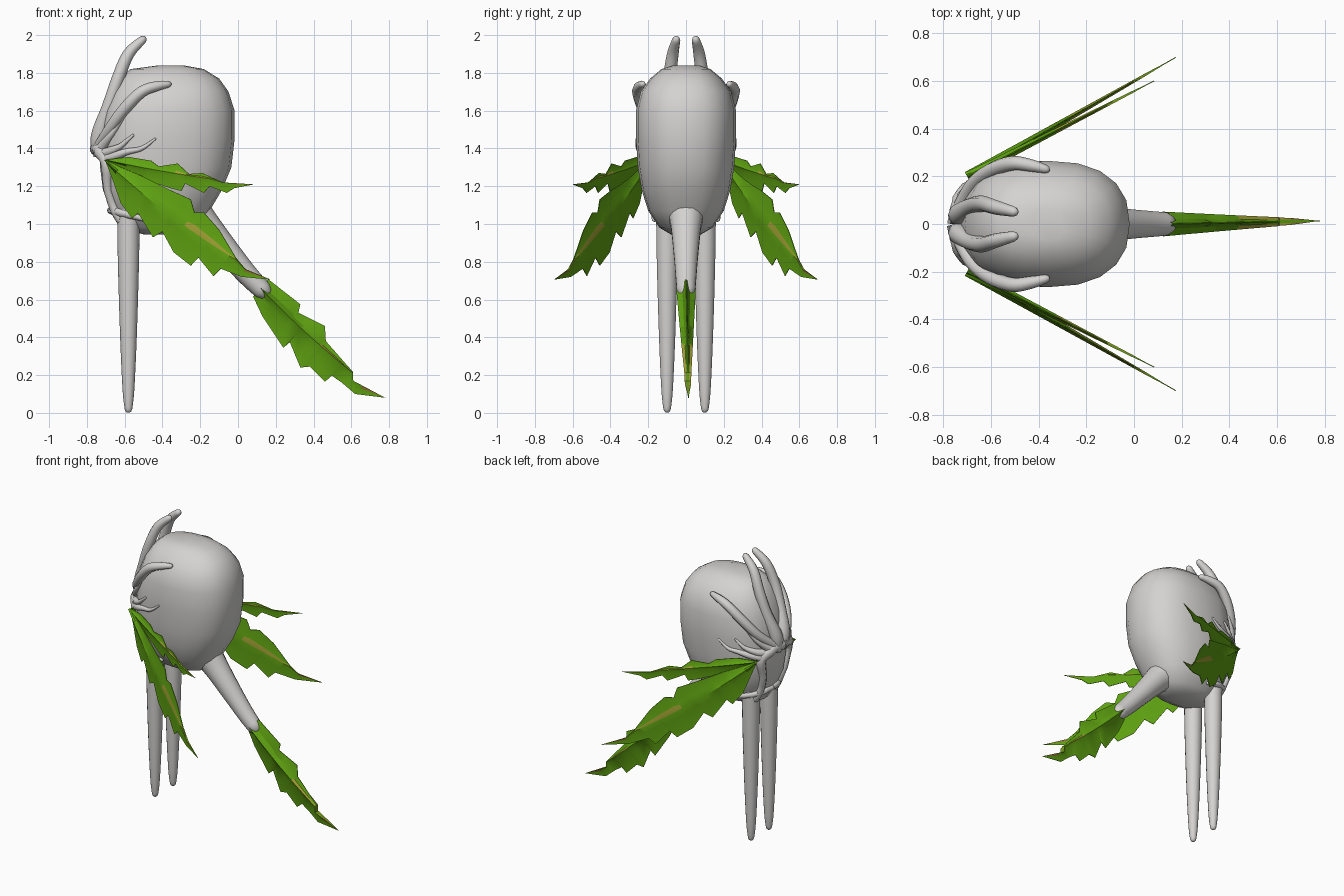
import bpy, bmesh, math
from mathutils import Vector
from mathutils.bvhtree import BVHTree

if "Cube" in bpy.data.objects:
    bpy.data.objects.remove(bpy.data.objects["Cube"])


def material(name, rgb):
    m = bpy.data.materials.new(name)
    m.diffuse_color = (*rgb, 1)
    m.use_nodes = True
    m.node_tree.nodes["Principled BSDF"].inputs["Base Color"].default_value = m.diffuse_color
    return m


GREY = material("pale grey", (0.66, 0.65, 0.64))
GREEN = material("leaf green", (0.12, 0.38, 0.006))
OLIVE = material("olive streak", (0.36, 0.36, 0.035))
BROWN = material("brown tip", (0.26, 0.2, 0.03))


def finish(bm, name, mats, angle=50):
    bmesh.ops.remove_doubles(bm, verts=bm.verts, dist=0.0004)
    bmesh.ops.recalc_face_normals(bm, faces=bm.faces)
    me = bpy.data.meshes.new(name)
    bm.to_mesh(me)
    bm.free()
    ob = bpy.data.objects.new(name, me)
    bpy.context.collection.objects.link(ob)
    for m in mats:
        me.materials.append(m)
    bpy.ops.object.select_all(action='DESELECT')
    ob.select_set(True)
    bpy.context.view_layer.objects.active = ob
    bpy.ops.object.shade_smooth_by_angle(angle=math.radians(angle))
    return ob


def loft(bm, rings):
    """Skin closed rings of points and cap both ends."""
    vs = [[bm.verts.new(p) for p in r] for r in rings]
    n = len(vs[0])
    for a, b in zip(vs, vs[1:]):
        for i in range(n):
            bm.faces.new((a[i], a[(i + 1) % n], b[(i + 1) % n], b[i]))
    bm.faces.new(vs[0][::-1])
    bm.faces.new(vs[-1])


def smooth_path(pts, steps=4):
    """Catmull-Rom through (x, y, z, radius) points."""
    P = [Vector(p) for p in pts]
    P = [P[0]] + P + [P[-1]]
    out = []
    for i in range(1, len(P) - 2):
        a, b, c, d = P[i - 1:i + 3]
        for k in range(steps):
            t = k / steps
            out.append(0.5 * (2 * b + (c - a) * t + (2 * a - 5 * b + 4 * c - d) * t * t
                              + (3 * b - a - 3 * c + d) * t ** 3))
    return out + [P[-1]]


def tube(name, pts, sides=10, side=1, hug=None):
    path = smooth_path(pts)
    cs = [Vector((p[0], p[1] * side, p[2])) for p in path]
    rs = [p[3] for p in path]
    if hug:                                   # lay the strand on the body surface
        for i, c in enumerate(cs):
            loc, nor, _, _ = hug.find_nearest(c)
            cs[i] = loc + nor * rs[i] * 0.25
    # rounded tip
    d = (cs[-1] - cs[-2]).normalized()
    cs += [cs[-1] + d * rs[-1] * 0.6, cs[-1] + d * rs[-1] * 0.95]
    rs += [rs[-1] * 0.75, rs[-1] * 0.3]
    rings = []
    for i, c in enumerate(cs):
        d = (cs[min(i + 1, len(cs) - 1)] - cs[max(i - 1, 0)]).normalized()
        u = d.cross(Vector((0.0, 1.0, 0.02))).normalized()
        v = d.cross(u)
        rings.append([c + (u * math.cos(k * math.tau / sides) + v * math.sin(k * math.tau / sides)) * rs[i]
                      for k in range(sides)])
    bm = bmesh.new()
    loft(bm, rings)
    return finish(bm, name, [GREY])


# bulb body: rounded horizontal sections (z, x min, x max, half depth)
SECTIONS = [(0.945, -0.5, -0.30, 0.08), (0.98, -0.62, -0.21, 0.14), (1.07, -0.67, -0.15, 0.20),
            (1.18, -0.715, -0.085, 0.235), (1.30, -0.73, -0.035, 0.255), (1.45, -0.73, -0.018, 0.265),
            (1.60, -0.71, -0.018, 0.265), (1.70, -0.67, -0.05, 0.24), (1.77, -0.63, -0.10, 0.19),
            (1.82, -0.57, -0.18, 0.13), (1.84, -0.42, -0.29, 0.07)]
rings = []
for z, x0, x1, hy in SECTIONS:
    ring = []
    for k in range(20):
        a = k * math.tau / 20
        c, s = math.cos(a), math.sin(a)
        e = 2 / 2.4
        ring.append(Vector(((x0 + x1) / 2 + (x1 - x0) / 2 * math.copysign(abs(c) ** e, c),
                            hy * math.copysign(abs(s) ** e, s), z)))
    rings.append(ring)
bm = bmesh.new()
loft(bm, rings)
body = finish(bm, "bulb_body", [GREY], 60)
surface = BVHTree.FromPolygons([v.co for v in body.data.vertices],
                               [tuple(p.vertices) for p in body.data.polygons])

# tail stalk
tube("tail_stalk", [(-0.30, 0, 1.12, 0.13), (-0.2, 0, 1.02, 0.088), (-0.045, 0, 0.84, 0.066),
                    (0.06, 0, 0.72, 0.056), (0.13, 0, 0.65, 0.05)], 14)

# strands that grow over the face: (name, path, lies on body)
STRANDS = [
    ("horn", [(-0.73, 0.03, 1.36, 0.035), (-0.735, 0.04, 1.46, 0.045), (-0.685, 0.075, 1.62, 0.036),
              (-0.635, 0.085, 1.77, 0.034), (-0.58, 0.07, 1.9, 0.031), (-0.505, 0.052, 1.975, 0.022)], False),
    ("side_horn", [(-0.74, 0.05, 1.40, 0.03), (-0.68, 0.16, 1.5, 0.03), (-0.60, 0.225, 1.61, 0.032),
                   (-0.51, 0.255, 1.70, 0.03), (-0.43, 0.245, 1.73, 0.026), (-0.37, 0.23, 1.74, 0.018)], False),
    ("upper_rootlet", [(-0.72, 0.1, 1.40, 0.03), (-0.67, 0.18, 1.48, 0.018), (-0.6, 0.23, 1.59, 0.008)], True),
    ("middle_rootlet", [(-0.71, 0.13, 1.37, 0.03), (-0.63, 0.22, 1.41, 0.016), (-0.56, 0.25, 1.47, 0.007)], True),
    ("lower_rootlet", [(-0.70, 0.14, 1.34, 0.03), (-0.6, 0.24, 1.38, 0.018), (-0.51, 0.26, 1.40, 0.012),
                       (-0.44, 0.27, 1.45, 0.006)], True),
    ("face_rim", [(-0.75, 0.0, 1.40, 0.045), (-0.74, 0.08, 1.39, 0.04), (-0.70, 0.15, 1.33, 0.034),
                  (-0.70, 0.13, 1.2, 0.024), (-0.67, 0.11, 1.09, 0.024), (-0.60, 0.10, 1.03, 0.03)], True),
    ("leg_collar", [(-0.68, 0.0, 1.07, 0.018), (-0.66, 0.1, 1.065, 0.022), (-0.58, 0.17, 1.04, 0.02),
                    (-0.48, 0.17, 1.02, 0.012)], True),
]
# legs
LEG = [(-0.58, 0.1, 1.08, 0.06), (-0.58, 0.1, 0.8, 0.056), (-0.58, 0.1, 0.4, 0.044),
       (-0.58, 0.1, 0.12, 0.031), (-0.58, 0.1, 0.02, 0.02)]
for side, tag in ((-1, "front"), (1, "back")):
    for name, path, lies in STRANDS:
        tube(f"{tag}_{name}", path, 8, side, surface if lies else None)
    tube(f"{tag}_leg", LEG, 14, side)


def lookup(curve, t):
    for (t0, v0), (t1, v1) in zip(curve, curve[1:]):
        if t <= t1:
            return v0 + (v1 - v0) * (t - t0) / (t1 - t0)
    return curve[-1][1]


def leaf(name, root, tip, upper, lower, bow, thick, side=1, y0=0.0, slope=0.0):
    """Serrated leaf in an upright plane, with a raised midrib on both faces."""
    a = Vector(root)
    d = Vector(tip) - a
    length = d.length
    d.normalize()
    n = Vector((-d.y, d.x))

    def to_curve(pts):
        out, last = [], -0.01
        for p in pts:
            q = Vector(p) - a
            last = max(q.dot(d) / length, last + 0.008)
            out.append((max(last, 0), q.dot(n)))
        return out + [(1.0, 0.0)]

    up, lo = to_curve(upper), to_curve(lower)
    ts = sorted({t for t, _ in up + lo if 0 <= t <= 1} | {0.0})
    across = Vector((-slope * side, 1, 0)).normalized()

    def point(t, v, h):
        p = a + d * (t * length) + n * v
        y = side * (y0 + slope * (p.x - root[0]))
        return Vector((p.x, y, p.y)) + across * h

    bm = bmesh.new()
    rows = []
    for t in ts:
        u, l = lookup(up, t), lookup(lo, t)
        rib = min(max(bow * 4 * t * (1 - t), l), u)
        h = thick * (1 - 0.85 * t) * (1 if t < 1 else 0)
        vs = [u, rib + (u - rib) * 0.3, rib, rib + (l - rib) * 0.3, l]
        hs = [0.002, 0.4 * h, h, 0.4 * h, 0.002]
        rows.append([[bm.verts.new(point(t, v, s * k)) for v, k in zip(vs, hs)] for s in (1, -1)])
    for i, (r0, r1) in enumerate(zip(rows, rows[1:])):
        tm = (ts[i] + ts[i + 1]) / 2
        for s in (0, 1):
            for j in range(4):
                f = bm.faces.new((r0[s][j], r0[s][j + 1], r1[s][j + 1], r1[s][j]))
                # streak above the midrib, browned tip
                if j == 1 and 0.5 < tm < 0.86:
                    f.material_index = 1
                elif j in (1, 2) and tm >= 0.86:
                    f.material_index = 2
        for j in (0, 4):
            bm.faces.new((r0[0][j], r0[1][j], r1[1][j], r1[0][j]))
    return finish(bm, name, [GREEN, OLIVE, BROWN], 30)


# side leaves, one pair mirrored to each side
UP_A = [(-0.70, 1.34), (-0.58, 1.355), (-0.46, 1.335), (-0.42, 1.305), (-0.32, 1.32), (-0.26, 1.265),
        (-0.19, 1.27), (-0.08, 1.22)]
LO_A = [(-0.70, 1.34), (-0.5, 1.24), (-0.36, 1.19), (-0.3, 1.175), (-0.28, 1.215), (-0.18, 1.165),
        (-0.15, 1.2), (-0.06, 1.165), (-0.02, 1.19)]
UP_B = [(-0.70, 1.34), (-0.62, 1.30), (-0.5, 1.25), (-0.36, 1.18), (-0.25, 1.13), (-0.23, 1.06),
        (-0.18, 1.06), (-0.1, 0.97), (-0.01, 0.82), (0.04, 0.76)]
LO_B = [(-0.70, 1.34), (-0.62, 1.11), (-0.56, 1.03), (-0.53, 1.06), (-0.45, 0.93), (-0.40, 0.96),
        (-0.34, 0.85), (-0.25, 0.78), (-0.22, 0.83), (-0.13, 0.725), (-0.10, 0.77), (0.02, 0.72)]
for side, tag in ((-1, "front"), (1, "back")):
    leaf(f"{tag}_upper_leaf", (-0.70, 1.34), (0.085, 1.21), UP_A, LO_A, -0.01, 0.018, side, 0.2, 0.51)
    leaf(f"{tag}_lower_leaf", (-0.70, 1.34), (0.175, 0.705), UP_B, LO_B, -0.035, 0.02, side, 0.2, 0.57)

# tail leaf
UP_T = [(0.17, 0.70), (0.33, 0.575), (0.32, 0.53), (0.46, 0.46), (0.465, 0.38), (0.61, 0.215), (0.61, 0.17)]
LO_T = [(0.085, 0.605), (0.13, 0.51), (0.24, 0.345), (0.245, 0.40), (0.33, 0.24), (0.38, 0.245),
        (0.46, 0.165), (0.465, 0.225), (0.55, 0.16), (0.62, 0.10)]
leaf("tail_leaf", (0.12, 0.66), (0.78, 0.08), UP_T, LO_T, -0.02, 0.052, 1, 0.0, 0.02)
